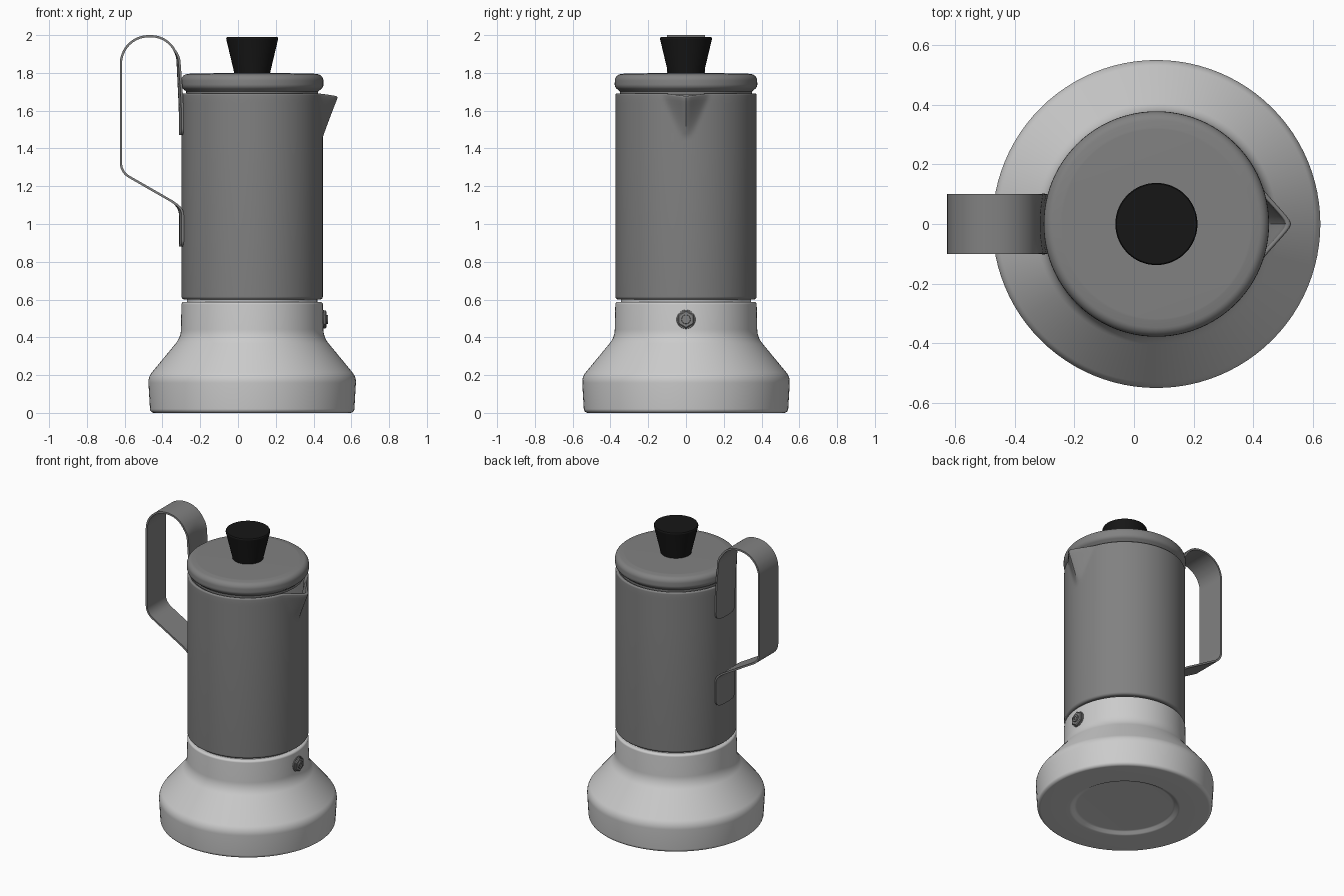
import bpy, bmesh, math
from mathutils import Vector, Matrix

if "Cube" in bpy.data.objects:
    bpy.data.objects.remove(bpy.data.objects["Cube"])

CX = 0.075  # x of the pot's axis


def material(name, v):
    m = bpy.data.materials.new(name)
    m.diffuse_color = (v, v, v, 1)
    m.use_nodes = True
    m.node_tree.nodes["Principled BSDF"].inputs["Base Color"].default_value = m.diffuse_color
    return m


steel = material("dark_steel", 0.22)
black = material("black_plastic", 0.008)


def fillet(points, n=7):
    """Round the corners of a polyline of (a, b, radius) points."""
    out = []
    for i, (a, b, r) in enumerate(points):
        p = Vector((a, b))
        if r == 0 or i in (0, len(points) - 1):
            out.append(p)
            continue
        d0 = (Vector(points[i - 1][:2]) - p).normalized()
        d1 = (Vector(points[i + 1][:2]) - p).normalized()
        half = d0.angle(d1) / 2
        t = r / math.tan(half)
        c = p + (d0 + d1).normalized() * (r / math.sin(half))
        s, e = p + d0 * t - c, p + d1 * t - c
        out += [c + s.lerp(e, k / n).normalized() * r for k in range(n + 1)]
    return out


def finish(name, bm, mat=None, angle=35):
    bmesh.ops.remove_doubles(bm, verts=bm.verts, dist=1e-5)
    bmesh.ops.recalc_face_normals(bm, faces=bm.faces)
    me = bpy.data.meshes.new(name)
    bm.to_mesh(me)
    bm.free()
    me.shade_smooth()
    me.set_sharp_from_angle(angle=math.radians(angle))
    if mat:
        me.materials.append(mat)
    ob = bpy.data.objects.new(name, me)
    bpy.context.collection.objects.link(ob)
    return ob


def grid_faces(bm, rows, closed):
    for a, b in zip(rows, rows[1:]):
        n = len(a)
        for j in range(n if closed else n - 1):
            k = (j + 1) % n
            bm.faces.new((a[j], a[k], b[k], b[j]))


def lathe(name, profile, mat=None, seg=96, shape=None, place=Matrix.Translation((CX, 0, 0))):
    bm = bmesh.new()
    rows = []
    for r, z in fillet(profile):
        row = []
        for j in range(seg):
            a = 2 * math.pi * j / seg
            co = Vector((r * math.cos(a), r * math.sin(a), z))
            row.append(bm.verts.new(place @ (shape(co) if shape else co)))
        rows.append(row)
    grid_faces(bm, rows, True)
    return finish(name, bm, mat)


# Flared water chamber with a recessed underside and a seal neck
lathe("base", [(0, 0.018, 0), (0.305, 0.018, 0.03), (0.335, 0, 0.03), (0.54, 0, 0.022),
               (0.551, 0.19, 0.08), (0.378, 0.4, 0.12), (0.374, 0.588, 0.014),
               (0.345, 0.588, 0), (0.345, 0.61, 0), (0, 0.61, 0)])


# Jug: hollow cylinder whose rim is pulled out into a pouring spout
def spout(co):
    t = (co.z - 1.46) / 0.22
    if t > 0 and co.x > 0:
        t = min(t, 1)
        u = abs(co.y) / (0.03 + 0.095 * t)
        if u < 1:
            f = (1 - math.sqrt(u * u + 0.01)) / 0.9
            f = max(f, 0) ** 1.25
            co.x += 0.078 * t * f
            co.z -= 0.014 * t * t * f
    return co


steps = [1.44 + 0.02 * i for i in range(12)]
lathe("jug", [(0, 0.6, 0), (0.374, 0.6, 0.016)] + [(0.374, z, 0) for z in steps]
      + [(0.373, 1.692, 0.01), (0.354, 1.692, 0.006)]
      + [(0.356, z, 0) for z in reversed(steps)] + [(0.356, 0.7, 0), (0, 0.7, 0)],
      steel, seg=180, shape=spout)

# Lid with a rolled edge
lathe("lid", [(0, 1.685, 0), (0.348, 1.685, 0), (0.35, 1.702, 0), (0.378, 1.725, 0.03),
              (0.376, 1.789, 0.035), (0.32, 1.797, 0.05), (0, 1.8, 0)], steel)

# Tapered knob
lathe("knob", [(0, 1.79, 0), (0.094, 1.79, 0), (0.096, 1.805, 0), (0.138, 1.982, 0.006),
               (0.134, 1.989, 0), (0, 1.989, 0)], black, seg=64)

# Safety valve: flange, hex nut and stem, pointing along +x
side = Matrix.Translation((CX + 0.36, 0, 0.495)) @ Matrix.Rotation(math.pi / 2, 4, 'Y')
lathe("valve_flange", [(0, 0, 0), (0.05, 0, 0), (0.05, 0.02, 0.003), (0, 0.02, 0)], steel, 32, place=side)
lathe("valve_nut", [(0, 0, 0), (0.048, 0, 0), (0.048, 0.028, 0), (0.042, 0.033, 0), (0, 0.033, 0)],
      steel, 6, place=side)
lathe("valve_stem", [(0, 0, 0), (0.024, 0, 0), (0.024, 0.042, 0.003), (0.012, 0.042, 0),
                     (0.012, 0.036, 0), (0, 0.036, 0)], steel, 24, place=side)

# Handle: bent strap whose two ends hug the jug
path = fillet([(-0.306, 1.47, 0), (-0.308, 1.62, 0.3), (-0.326, 1.994, 0.14), (-0.62, 1.994, 0.146),
               (-0.62, 1.275, 0.085), (-0.306, 1.095, 0.09), (-0.306, 0.88, 0)], 14)
dist = [0]
for p, q in zip(path, path[1:]):
    dist.append(dist[-1] + (q - p).length)
total, R = dist[-1], 0.035


def point_at(d):
    for i in range(len(path) - 1):
        if d <= dist[i + 1] and dist[i + 1] > dist[i]:
            return path[i].lerp(path[i + 1], (d - dist[i]) / (dist[i + 1] - dist[i]))
    return path[-1]


ends = [0, 0.002, 0.006, 0.012, 0.02, 0.027]
samples = ends + [R + (total - 2 * R) * k / 150 for k in range(151)] + [total - e for e in reversed(ends)]
bm = bmesh.new()
rows = []
for d in samples:
    p = point_at(d)
    e = min(d, total - d)
    half = 0.1 if e >= R else 0.1 - R + math.sqrt(max(0, R * R - (R - e) ** 2))
    hug = min(max((p.x + 0.335) / 0.022, 0), 1)
    row = []
    for j in range(13):
        y = half * (j / 6 - 1)
        bend = 0.381 - math.sqrt(0.381 ** 2 - y * y)
        row.append(bm.verts.new((p.x + hug * bend, y, p.y)))
    rows.append(row)
grid_faces(bm, rows, False)
handle = finish("handle", bm, steel)
mod = handle.modifiers.new("thickness", 'SOLIDIFY')
mod.thickness = 0.012
mod.offset = 0
bpy.context.view_layer.objects.active = handle
handle.select_set(True)
bpy.ops.object.modifier_apply(modifier=mod.name)
handle.data.set_sharp_from_angle(angle=math.radians(35))
